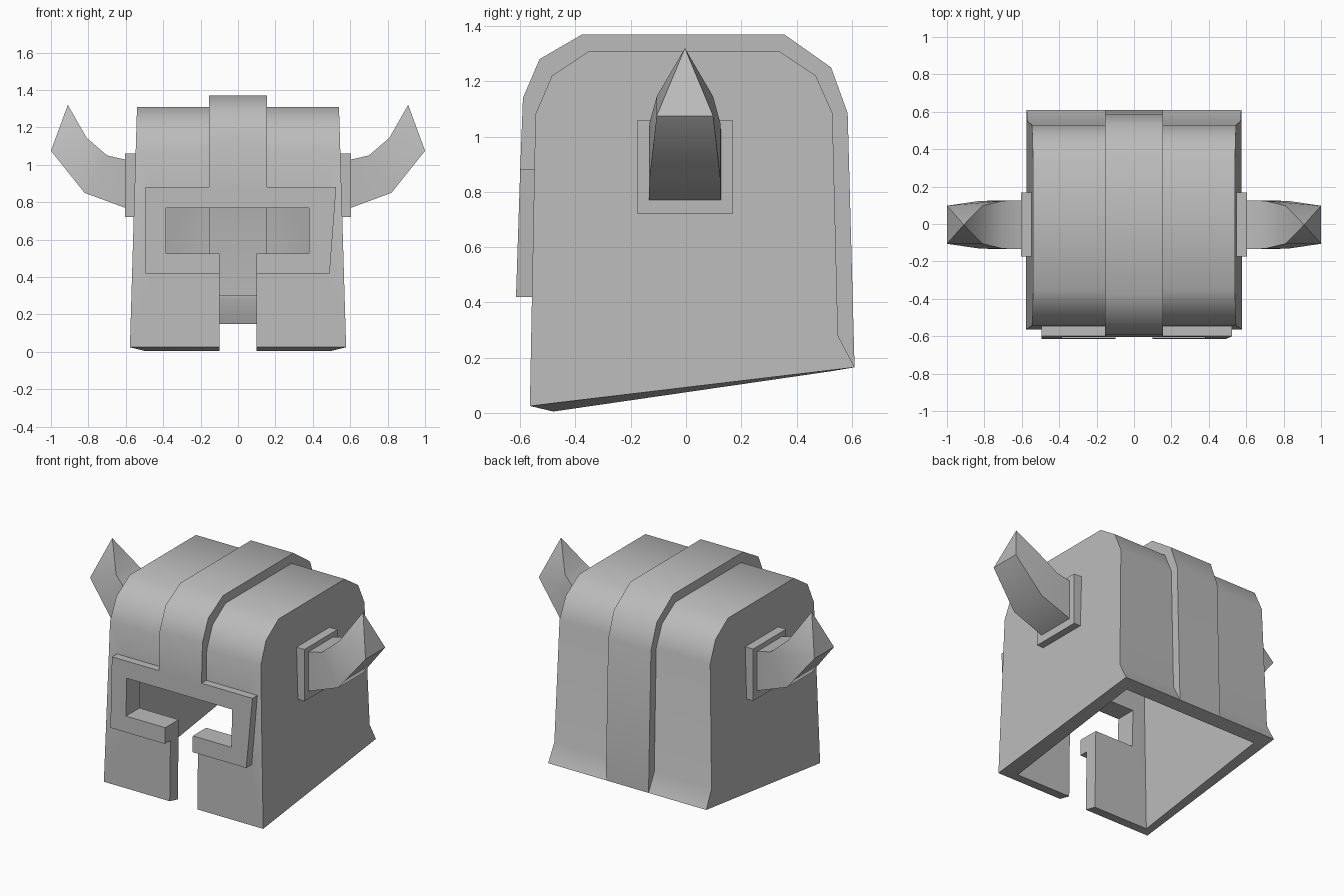
import bpy, bmesh, math

cube = bpy.data.objects.get("Cube")
if cube:
    bpy.data.objects.remove(cube, do_unlink=True)

steel = bpy.data.materials.new("grey_metal")
steel.use_nodes = True
GREY = (0.5, 0.5, 0.5, 1)
steel.diffuse_color = GREY
steel.node_tree.nodes["Principled BSDF"].inputs["Base Color"].default_value = GREY


def loft(name, rings, cap_end=True):
    """Closed solid through rings of equal length."""
    bm = bmesh.new()
    loops = [[bm.verts.new(p) for p in ring] for ring in rings]
    for a, b in zip(loops, loops[1:]):
        for i in range(len(a)):
            j = (i + 1) % len(a)
            bm.faces.new((a[i], a[j], b[j], b[i]))
    bm.faces.new(loops[0])
    bm.faces.new(loops[-1])
    bmesh.ops.remove_doubles(bm, verts=bm.verts[:], dist=0.0001)
    bmesh.ops.recalc_face_normals(bm, faces=bm.faces[:])
    mesh = bpy.data.meshes.new(name)
    bm.to_mesh(mesh)
    bm.free()
    mesh.materials.append(steel)
    ob = bpy.data.objects.new(name, mesh)
    bpy.context.collection.objects.link(ob)
    return ob


def activate(ob):
    bpy.ops.object.select_all(action='DESELECT')
    ob.select_set(True)
    bpy.context.view_layer.objects.active = ob


def cut(ob, cutter):
    activate(ob)
    mod = ob.modifiers.new("cut", 'BOOLEAN')
    mod.operation, mod.solver, mod.object = 'DIFFERENCE', 'EXACT', cutter
    bpy.ops.object.modifier_apply(modifier=mod.name)
    bpy.data.objects.remove(cutter, do_unlink=True)


def smooth(ob, angle=40):
    activate(ob)
    bpy.ops.object.shade_smooth_by_angle(angle=math.radians(angle))


def across(name, profile, half_width):
    """Extrude a (y, z) profile across x; half_width is a function of z."""
    return loft(name, [[(s * half_width(z), y, z) for y, z in profile] for s in (-1, 1)])


# Shell: outer profile from the front rim over the top to the back flare
outer = [(-0.565, 0.025), (-0.545, 1.08), (-0.485, 1.22), (-0.35, 1.31),
         (0.335, 1.31), (0.47, 1.22), (0.53, 1.085), (0.55, 0.28), (0.61, 0.165)]
inner = [(-0.48, 0.005), (-0.465, 1.06), (-0.425, 1.16), (-0.32, 1.23),
         (0.31, 1.23), (0.41, 1.16), (0.45, 1.06), (0.47, 0.28), (0.52, 0.15)]


def wall(z):
    return 0.54 + 0.038 * (1.31 - z) / 1.285


def cavity(z):
    return wall(z) - 0.08


bm = bmesh.new()
skins = []
for profile, width in ((outer, wall), (inner, cavity)):
    left, right = [[bm.verts.new((s * width(z), y, z)) for y, z in profile] for s in (1, -1)]
    bm.faces.new(left)
    bm.faces.new(right)
    for i in range(len(profile) - 1):
        bm.faces.new((left[i], left[i + 1], right[i + 1], right[i]))
    skins.append((left[0], left[-1], right[-1], right[0]))
for i in range(4):
    j = (i + 1) % 4
    bm.faces.new((skins[0][i], skins[0][j], skins[1][j], skins[1][i]))
bmesh.ops.recalc_face_normals(bm, faces=bm.faces[:])
mesh = bpy.data.meshes.new("helmet_shell")
bm.to_mesh(mesh)
bm.free()
mesh.materials.append(steel)
shell = bpy.data.objects.new("helmet_shell", mesh)
bpy.context.collection.objects.link(shell)

# Eye and nose opening, cut through the front wall
opening = [(0.1, 0.525), (0.38, 0.525), (0.38, 0.77),
           (-0.385, 0.77), (-0.385, 0.525), (-0.1, 0.525)]
slot = [(-0.1, -0.1), (0.1, -0.1)] + opening
cut(shell, loft("opening_cutter", [[(x, y, z) for x, z in slot] for y in (-0.7, -0.3)]))

# Channel inside the shell, under the crest
channel = [(0, 0.3), (0.53, 0.3), (0.515, 1.08), (0.46, 1.205), (0.335, 1.295),
           (-0.35, 1.295), (-0.475, 1.205), (-0.53, 1.08), (-0.53, 0.9), (0, 0.9)]
cut(shell, across("channel_cutter", channel, lambda z: 0.153))
smooth(shell)

# Crest band over the top and down the back
band_top = [(-0.6, 0.88), (-0.59, 1.14), (-0.53, 1.28), (-0.375, 1.37),
            (0.355, 1.37), (0.525, 1.25), (0.585, 1.085), (0.61, 0.165)]
band_under = [(0.54, 0.29), (0.515, 1.08), (0.46, 1.205), (0.335, 1.295),
              (-0.35, 1.295), (-0.475, 1.205), (-0.53, 1.08), (-0.53, 0.88)]
smooth(across("crest_band", band_top + band_under, lambda z: 0.155))

# Raised visor frame around the eyes
frame = [(-0.495, 0.42), (-0.495, 0.88), (0.525, 0.88), (0.49, 0.42), (0.1, 0.42)]
frame += opening + [(-0.1, 0.42)]
loft("visor_frame", [[(x, -0.6 - 0.033 * (0.88 - z), z) for x, z in frame],
                     [(x, -0.535, z) for x, z in frame]])

# Horn sections as (upper x, upper z, lower x, lower z, half width)
sections = [(0.59, 1.025, 0.59, 0.765, 0.13), (0.70, 1.05, 0.82, 0.85, 0.128),
            (0.81, 1.145, 1.0, 1.075, 0.102), (0.91, 1.32, 0.91, 1.32, 0)]
for side, s in (("left", 1), ("right", -1)):
    # Horn mounting plate
    corners = [(-0.175, 0.72), (0.168, 0.72), (0.168, 1.06), (-0.175, 1.06)]
    loft(side + "_horn_plate", [[(s * x, y, z) for y, z in corners] for x in (0.52, 0.605)])
    # Horn; the pointed end ring collapses, so the tip is welded by hand
    bm = bmesh.new()
    rings = []
    for ux, uz, lx, lz, w in sections[:-1]:
        rings.append([bm.verts.new((s * x, y - 0.004, z)) for x, y, z in
                      ((ux, -w, uz), (ux, w, uz), (lx, w, lz), (lx, -w, lz))])
    tip = bm.verts.new((s * sections[-1][0], -0.004, sections[-1][1]))
    bm.faces.new(rings[0])
    for i in range(4):
        j = (i + 1) % 4
        for a, b in zip(rings, rings[1:]):
            bm.faces.new((a[i], a[j], b[j], b[i]))
        bm.faces.new((rings[-1][i], rings[-1][j], tip))
    bmesh.ops.recalc_face_normals(bm, faces=bm.faces[:])
    mesh = bpy.data.meshes.new(side + "_horn")
    bm.to_mesh(mesh)
    bm.free()
    mesh.materials.append(steel)
    horn = bpy.data.objects.new(side + "_horn", mesh)
    bpy.context.collection.objects.link(horn)
    smooth(horn, 35)
